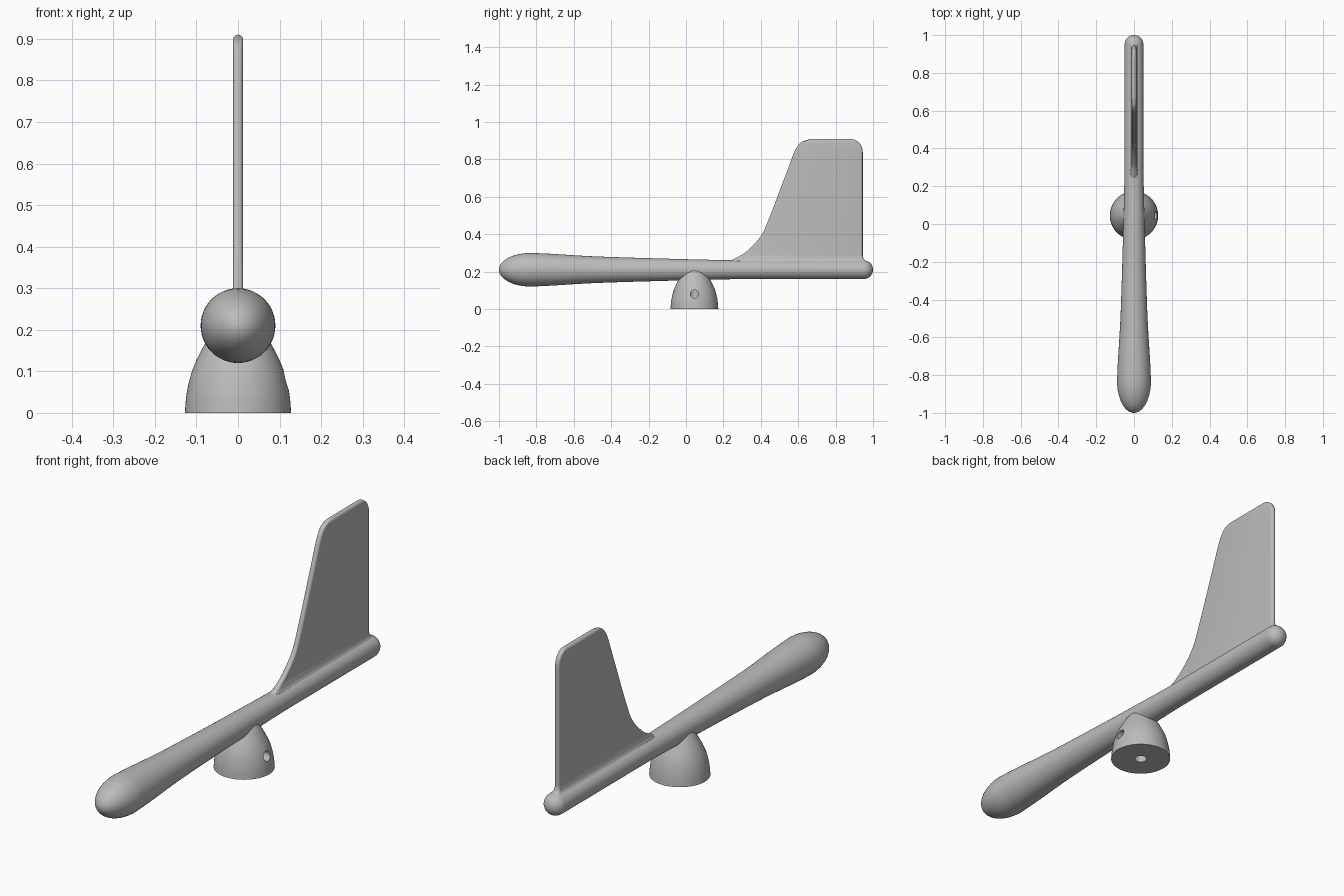
import bpy, bmesh, math
from mathutils import Vector, Matrix

if "Cube" in bpy.data.objects:
    bpy.data.objects.remove(bpy.data.objects["Cube"])

grey = bpy.data.materials.new("plain grey")
grey.use_nodes = True
COLOUR = (0.5, 0.5, 0.5, 1)
grey.diffuse_color = COLOUR
grey.node_tree.nodes["Principled BSDF"].inputs["Base Color"].default_value = COLOUR

AXIS_Z = 0.21      # height of the boom axis
MOUNT_Y = 0.045    # mount position along the boom


def lerp_table(table, x):
    """Linear lookup in a list of (x, value)."""
    for (x0, v0), (x1, v1) in zip(table, table[1:]):
        if x <= x1:
            return v0 + (v1 - v0) * max(0, (x - x0) / (x1 - x0))
    return table[-1][1]


def smooth_path(points, steps=6):
    """Catmull-Rom curve through 2D points."""
    p = [Vector(q) for q in points]
    p = [2 * p[0] - p[1]] + p + [2 * p[-1] - p[-2]]
    out = []
    for a, b, c, d in zip(p, p[1:], p[2:], p[3:]):
        for i in range(steps):
            t = i / steps
            out.append(0.5 * (2 * b + (c - a) * t + (2 * a - 5 * b + 4 * c - d) * t ** 2
                              + (3 * b - a - 3 * c + d) * t ** 3))
    return out + [p[-2]]


def loft(name, rings):
    """Skin a list of equal closed rings and cap both ends."""
    bm = bmesh.new()
    rows = [[bm.verts.new(v) for v in ring] for ring in rings]
    n = len(rows[0])
    for a, b in zip(rows, rows[1:]):
        for i in range(n):
            j = (i + 1) % n
            bm.faces.new((a[i], a[j], b[j], b[i]))
    bm.faces.new(rows[0][::-1])
    bm.faces.new(rows[-1])
    bmesh.ops.recalc_face_normals(bm, faces=bm.faces)
    mesh = bpy.data.meshes.new(name)
    bm.to_mesh(mesh)
    bm.free()
    obj = bpy.data.objects.new(name, mesh)
    bpy.context.collection.objects.link(obj)
    mesh.materials.append(grey)
    return obj


def lathe(name, profile, matrix, n=48):
    """Spin (radius, height) points about local z."""
    angles = [2 * math.pi * i / n for i in range(n)]
    return loft(name, [[matrix @ Vector((r * math.cos(a), r * math.sin(a), h)) for a in angles]
                       for r, h in profile])


def shade(obj, angle=35):
    bpy.ops.object.select_all(action='DESELECT')
    obj.select_set(True)
    bpy.context.view_layer.objects.active = obj
    bpy.ops.object.shade_smooth_by_angle(angle=math.radians(angle))


# Boom: blunt weighted nose, tapering to a straight tube with a round tail
nose = [(0.09 * math.sin(a), -0.83 - 0.17 * math.cos(a))
        for a in [math.radians(1 + 89 * i / 14) for i in range(14)]]
taper = smooth_path([(0.09, -0.83), (0.085, -0.72), (0.071, -0.48), (0.059, -0.1),
                     (0.052, 0.18), (0.05, 0.3)])
tail = [(0.05 * math.cos(a), 0.95 + 0.05 * math.sin(a))
        for a in [math.radians(89 * i / 10) for i in range(11)]]
along_y = Matrix.Translation((0, 0, AXIS_Z)) @ Matrix.Rotation(-math.pi / 2, 4, 'X')
shade(lathe("boom", nose + taper + tail, along_y))

# Tail fin: stacked slices with a flared root and rounded rim
front = [(v.y, v.x) for v in smooth_path([(0.21, 0.245), (0.245, 0.262), (0.32, 0.305),
                                         (0.4, 0.39), (0.45, 0.5), (0.515, 0.67), (0.575, 0.83)])]
front += [(v.y, v.x) for v in smooth_path([(0.575, 0.83), (0.594, 0.867), (0.622, 0.895),
                                          (0.67, 0.91)])][1:]
back = [(0.22, 0.985), (0.25, 0.972), (0.258, 0.96), (0.268, 0.95), (0.285, 0.945), (0.84, 0.945)]
back += [(0.84 + 0.07 * math.sin(a), 0.875 + 0.07 * math.cos(a))
         for a in [math.radians(9 * i) for i in range(1, 11)]]
half = [(0.235, 0.042), (0.246, 0.032), (0.254, 0.022), (0.265, 0.016), (0.285, 0.012), (0.898, 0.012)]
half += [(0.898 + 0.012 * math.sin(a), 0.012 * math.cos(a))
         for a in [math.radians(11 * i) for i in range(1, 9)]]
levels = sorted({round(z, 4) for z, _ in front + back + half if z > 0.24})
slices = []
for z in levels:
    y0, y1, t = lerp_table(front, z), lerp_table(back, z), lerp_table(half, z)
    ring = []
    for y, rim, start in ((y1, 0.012, 0), (y0, 0.012 + 4 * max(0, t - 0.012), math.pi)):
        for i in range(11):
            a = start + math.pi * i / 10
            centre = y - rim if start == 0 else y + rim
            ring.append((t * math.cos(a), centre + rim * math.sin(a), z))
    slices.append(ring)
shade(loft("tail_fin", slices), 40)

# Domed pivot mount under the boom
dome = smooth_path([(0.128, 0), (0.123, 0.05), (0.109, 0.105), (0.083, 0.16),
                    (0.053, 0.207), (0.025, 0.23)])
mount = lathe("pivot_mount", dome, Matrix.Translation((0, MOUNT_Y, 0)), 64)

# Pivot bore from below and set-screw hole from the left side
bore = lathe("bore_cutter", [(0.026, -0.05), (0.026, 0.15)],
             Matrix.Translation((0, MOUNT_Y, 0)), 32)
screw = lathe("screw_cutter", [(0.022, 0), (0.022, 0.2)],
              Matrix.Translation((0, MOUNT_Y, 0.08)) @ Matrix.Rotation(math.pi / 2, 4, 'Y'), 32)
bpy.context.view_layer.objects.active = mount
for cutter in (bore, screw):
    cutter.hide_render = True
    mod = mount.modifiers.new("hole", 'BOOLEAN')
    mod.operation = 'DIFFERENCE'
    mod.solver = 'EXACT'
    mod.object = cutter
    bpy.ops.object.modifier_apply(modifier=mod.name)
    bpy.data.objects.remove(cutter)
shade(mount)
